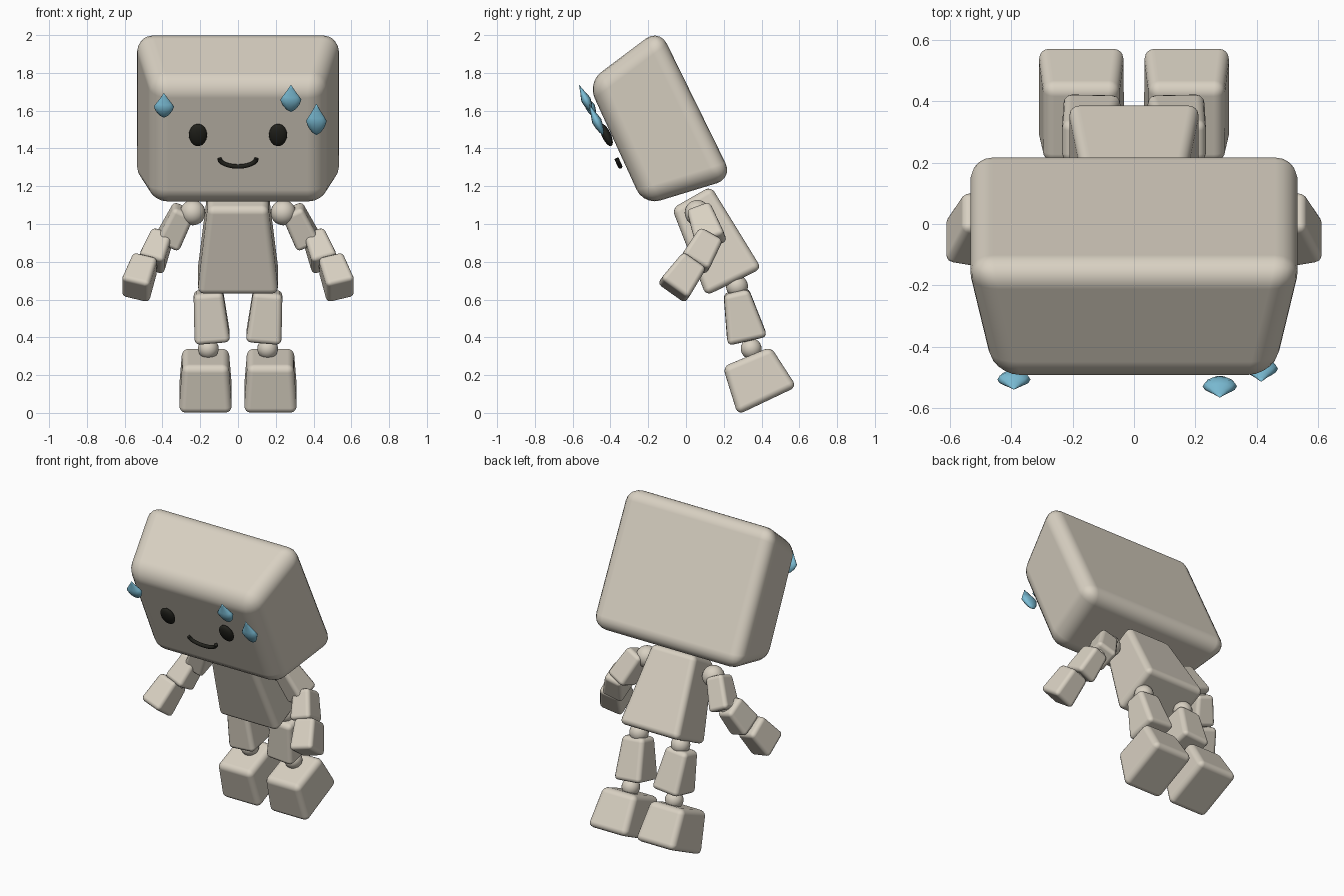
import bpy, bmesh, math
from mathutils import Vector, Matrix

if "Cube" in bpy.data.objects:
    bpy.data.objects.remove(bpy.data.objects["Cube"])


def material(name, rgb):
    m = bpy.data.materials.new(name)
    m.diffuse_color = (*rgb, 1)
    m.use_nodes = True
    m.node_tree.nodes["Principled BSDF"].inputs["Base Color"].default_value = m.diffuse_color
    return m


BODY = material("warm_cream", (0.69, 0.635, 0.54))
DARK = material("near_black", (0.016, 0.016, 0.012))
WATER = material("water_blue", (0.20, 0.51, 0.67))


def finish(name, bm, mat, bevel=0.0, segments=3):
    bmesh.ops.recalc_face_normals(bm, faces=bm.faces)
    me = bpy.data.meshes.new(name)
    bm.to_mesh(me)
    bm.free()
    me.materials.append(mat)
    me.polygons.foreach_set("use_smooth", [True] * len(me.polygons))
    ob = bpy.data.objects.new(name, me)
    bpy.context.collection.objects.link(ob)
    if bevel:
        mod = ob.modifiers.new("round", "BEVEL")
        mod.width = bevel
        mod.segments = segments
        mod.limit_method = "NONE"
        mod.harden_normals = True
    return ob


def loft(name, ring0, ring1, bevel, segments=3):
    """Rounded block joining two four-cornered ends."""
    bm = bmesh.new()
    a = [bm.verts.new(p) for p in ring0]
    b = [bm.verts.new(p) for p in ring1]
    bm.faces.new(a)
    bm.faces.new(b[::-1])
    for i in range(4):
        j = (i + 1) % 4
        bm.faces.new((a[i], b[i], b[j], a[j]))
    return finish(name, bm, BODY, bevel, segments)


def wedge(name, cx, side_profile, bevel, segments=3):
    """Block from a side profile of (y, z, half width) corners."""
    loft(name, [(cx - w, y, z) for y, z, w in side_profile],
         [(cx + w, y, z) for y, z, w in side_profile], bevel, segments)


def limb(name, s, p0, p1, size0, size1, bevel=0.025):
    """Tapered block along an axis; s mirrors it in x."""
    p0, p1 = Vector(p0), Vector(p1)
    axis = (p1 - p0).normalized()
    side = (Vector((1, 0, 0)) - axis * axis.x).normalized()
    deep = axis.cross(side)
    rings = []
    for p, (w, d) in ((p0, size0), (p1, size1)):
        ring = [p + side * (i * w / 2) + deep * (j * d / 2)
                for i, j in ((-1, -1), (1, -1), (1, 1), (-1, 1))]
        rings.append([(v.x * s, v.y, v.z) for v in ring])
    loft(name, *rings, bevel)


def ball(name, center, scale, mat, rot=None):
    bm = bmesh.new()
    m = Matrix.Translation(center) @ (rot or Matrix()) @ Matrix.Diagonal((*scale, 1))
    bmesh.ops.create_uvsphere(bm, u_segments=24, v_segments=14, radius=1, matrix=m)
    return finish(name, bm, mat)


# Head, tilted forward and narrower toward the face
wedge("head", 0, [(-0.141, 2.035, 0.55), (0.249, 1.242, 0.55),
                  (-0.223, 1.098, 0.457), (-0.522, 1.749, 0.457)], 0.09, 5)

# Torso, wider at the bottom
wedge("torso", 0, [(-0.074, 1.082, 0.16), (0.132, 1.20, 0.16),
                   (0.40, 0.764, 0.215), (0.106, 0.62, 0.215)], 0.035, 4)

# Limbs, mirrored left and right
for s, tag in ((-1, "right"), (1, "left")):
    ball(tag + "_shoulder", (s * 0.24, 0.06, 1.06), (0.067,) * 3, BODY)
    limb(tag + "_upper_arm", s, (0.285, 0.07, 1.08), (0.375, 0.135, 0.90),
         (0.12, 0.13), (0.135, 0.165))
    ball(tag + "_elbow", (s * 0.385, 0.125, 0.925), (0.05,) * 3, BODY)
    limb(tag + "_forearm", s, (0.40, 0.13, 0.94), (0.46, 0.042, 0.785),
         (0.115, 0.14), (0.14, 0.165))
    ball(tag + "_wrist", (s * 0.47, 0.045, 0.785), (0.045,) * 3, BODY)
    limb(tag + "_hand", s, (0.49, 0.04, 0.80), (0.545, -0.07, 0.645),
         (0.135, 0.15), (0.155, 0.18))
    ball(tag + "_hip", (s * 0.15, 0.27, 0.67), (0.058,) * 3, BODY)
    limb(tag + "_leg", s, (0.158, 0.265, 0.645), (0.135, 0.325, 0.385),
         (0.155, 0.135), (0.19, 0.215), 0.028)
    ball(tag + "_ankle", (s * 0.157, 0.345, 0.34), (0.055,) * 3, BODY)
    wedge(tag + "_foot", s * 0.172,
          [(0.195, 0.244, 0.123), (0.449, 0.35, 0.123),
           (0.586, 0.138, 0.141), (0.274, -0.01, 0.141)], 0.035, 4)

# Face frame: x across, t up the face, o outward from it
UP = Vector((0, -0.4176, 0.909)).normalized()
OUT = Vector((0, -0.909, -0.4176)).normalized()
FACE = Matrix(((1, 0, 0), -OUT, UP)).transposed().to_4x4()


def on_face(x, t, o):
    return Vector((x, -0.223, 1.098)) + UP * t + OUT * o


# Eyes
for s, tag in ((-1, "right"), (1, "left")):
    ball(tag + "_eye", on_face(s * 0.212, 0.422, 0.025), (0.048, 0.024, 0.064), DARK, FACE)

# Smile: a swept tube
curve = bpy.data.curves.new("smile", "CURVE")
curve.dimensions = "3D"
curve.bevel_depth = 0.012
curve.bevel_resolution = 3
curve.use_fill_caps = True
n = 13
spline = curve.splines.new("POLY")
spline.points.add(n - 1)
for i, p in enumerate(spline.points):
    a = math.pi * (1 + i / (n - 1))
    p.co = (*on_face(0.098 * math.cos(a), 0.286 + 0.046 * math.sin(a), 0.028), 1)
spline.use_smooth = True
curve.materials.append(DARK)
bpy.context.collection.objects.link(bpy.data.objects.new("smile", curve))


# Sweat drops: flattened turned profile, pointed at the top
def drop(name, x, t, o, half_w, half_h):
    profile = [(0, -1), (0.45, -0.8), (0.8, -0.48), (1, -0.1), (0.78, 0.15),
               (0.45, 0.48), (0.2, 0.77), (0, 1)]
    bm = bmesh.new()
    vs = [bm.verts.new((r, 0, z)) for r, z in profile]
    es = [bm.edges.new(e) for e in zip(vs, vs[1:])]
    bmesh.ops.spin(bm, geom=vs + es, axis=(0, 0, 1), cent=(0, 0, 0),
                   angle=2 * math.pi, steps=12, use_merge=True)
    bmesh.ops.remove_doubles(bm, verts=bm.verts, dist=1e-4)
    bm.transform(Matrix.Translation(on_face(x, t, o)) @ FACE
                 @ Matrix.Diagonal((half_w, 0.026, half_h, 1)))
    finish(name, bm, WATER)


drop("sweat_drop_1", -0.392, 0.602, 0.04, 0.054, 0.072)
drop("sweat_drop_2", 0.28, 0.645, 0.045, 0.056, 0.08)
drop("sweat_drop_3", 0.415, 0.52, 0.04, 0.055, 0.092)
